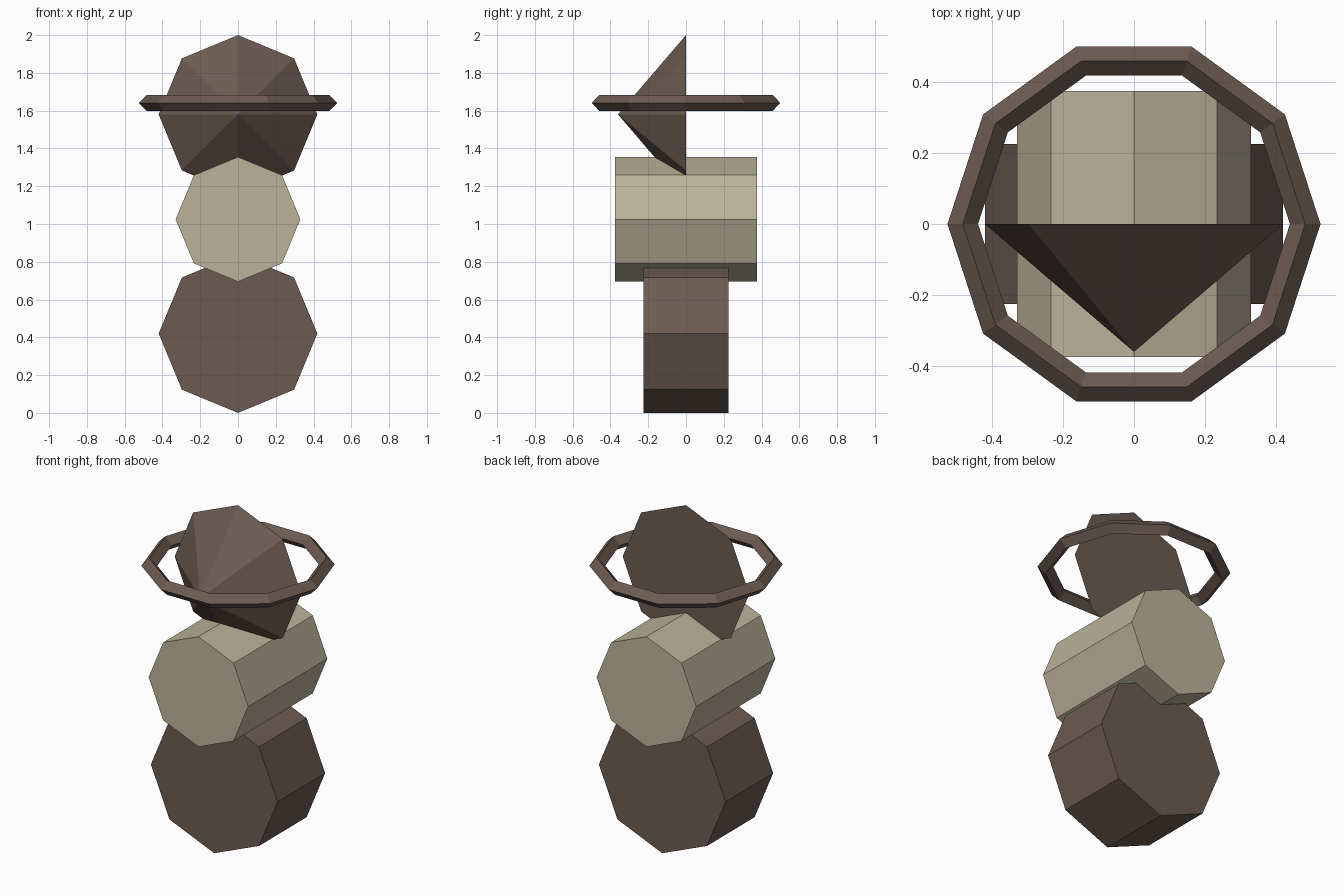
import bpy
from math import pi

if "Cube" in bpy.data.objects:
    bpy.data.objects.remove(bpy.data.objects["Cube"])


def material(name, color):
    mat = bpy.data.materials.new(name)
    mat.diffuse_color = (*color, 1)
    mat.use_nodes = True
    mat.node_tree.nodes["Principled BSDF"].inputs["Base Color"].default_value = mat.diffuse_color
    return mat


brown = material("dark_brown", (0.15, 0.105, 0.085))
beige = material("beige", (0.50, 0.45, 0.32))


def finish(name, mat):
    obj = bpy.context.object
    obj.name = name
    obj.data.materials.append(mat)


def octagon_prism(name, radius, depth, z, mat):
    # Eight-sided cylinder lying along y with a corner pointing up
    bpy.ops.mesh.primitive_cylinder_add(vertices=8, radius=radius, depth=depth,
                                        location=(0, 0, z), rotation=(pi / 2, 0, 0))
    finish(name, mat)


# Stacked body blocks
octagon_prism("lower_body", 0.42, 0.45, 0.42, brown)
octagon_prism("middle_body", 0.33, 0.75, 1.025, beige)

# Head: cone pointing to the front, flat back at y = 0
bpy.ops.mesh.primitive_cone_add(vertices=8, radius1=0.42, radius2=0, depth=0.36,
                                location=(0, -0.18, 1.58), rotation=(pi / 2, 0, 0))
finish("head_cone", brown)

# Ring around the head: ten segments, diamond section
bpy.ops.mesh.primitive_torus_add(major_segments=10, minor_segments=4,
                                 major_radius=0.482, minor_radius=0.043,
                                 location=(0, 0, 1.641))
finish("head_ring", brown)
